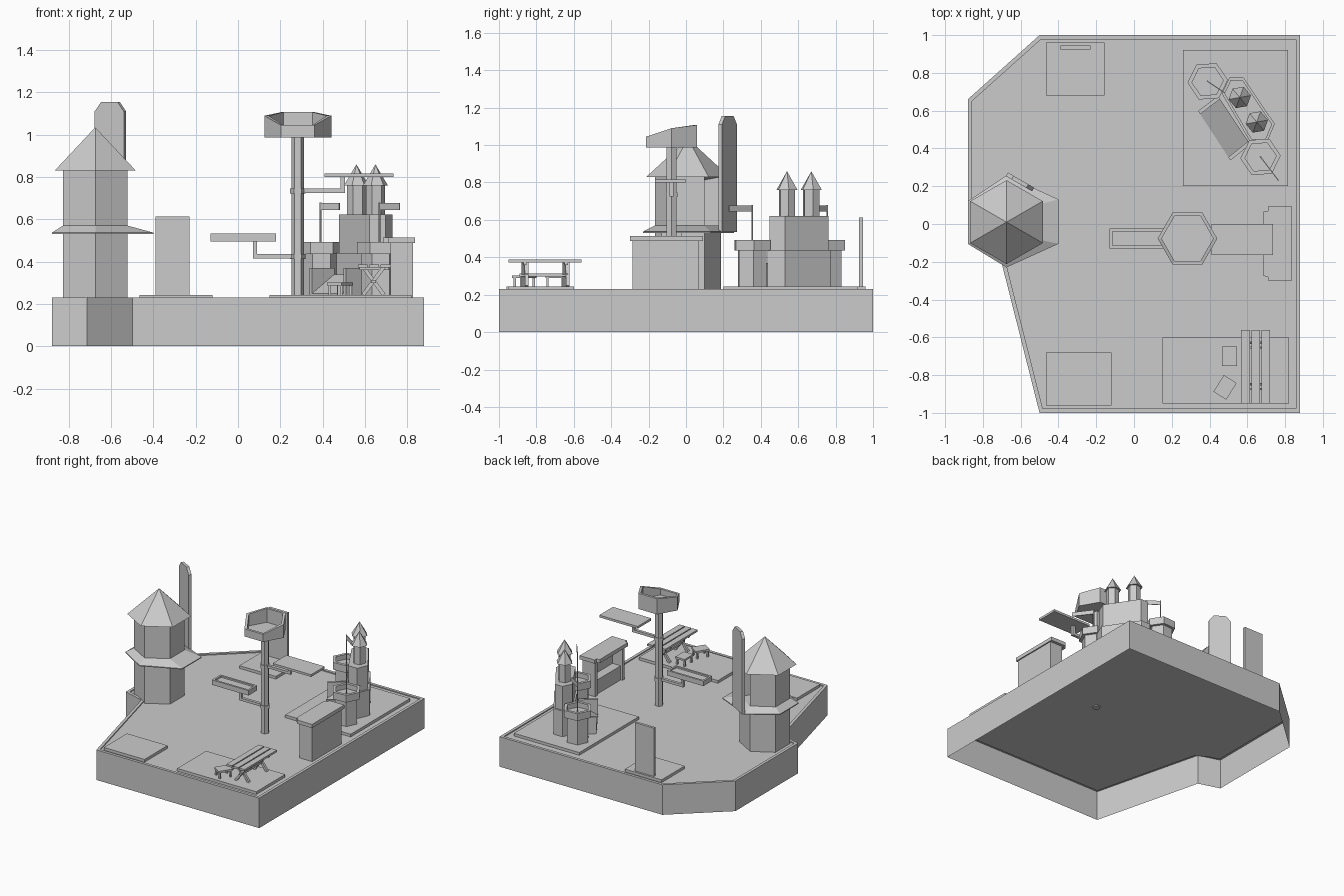
import bpy, bmesh, math
from mathutils import Vector, Matrix

if "Cube" in bpy.data.objects:
    bpy.data.objects.remove(bpy.data.objects["Cube"])

GREY = (0.6, 0.6, 0.6, 1)
stone = bpy.data.materials.new("light_grey")
stone.use_nodes = True
stone.diffuse_color = GREY
stone.node_tree.nodes["Principled BSDF"].inputs["Base Color"].default_value = GREY


def finish(name, bm):
    bmesh.ops.recalc_face_normals(bm, faces=bm.faces)
    mesh = bpy.data.meshes.new(name)
    bm.to_mesh(mesh)
    bm.free()
    mesh.materials.append(stone)
    obj = bpy.data.objects.new(name, mesh)
    bpy.context.collection.objects.link(obj)
    return obj


def loft(name, loops, first_cap=True, last_cap=True):
    """Bridge rings of points; a ring of one point makes a tip."""
    bm = bmesh.new()
    rings = [[bm.verts.new(p) for p in ring] for ring in loops]
    for a, b in zip(rings, rings[1:]):
        n = len(a)
        for i in range(n):
            j = (i + 1) % n
            bm.faces.new((a[i], a[j], b[0]) if len(b) == 1 else (a[i], a[j], b[j], b[i]))
    if first_cap:
        bm.faces.new(rings[0])
    if last_cap and len(rings[-1]) > 2:
        bm.faces.new(rings[-1])
    return finish(name, bm)


def at(pts, z):
    """Lift a flat outline to one height, or to a height per point."""
    zs = z if isinstance(z, list) else [z] * len(pts)
    return [(p[0], p[1], h) for p, h in zip(pts, zs)]


def hexagon(x, y, r, turn=0):
    return [(x + r * math.cos(math.radians(turn + 60 * i)),
             y + r * math.sin(math.radians(turn + 60 * i))) for i in range(6)]


def rect(x0, x1, y0, y1):
    return [(x0, y0), (x1, y0), (x1, y1), (x0, y1)]


def prism(name, pts, z0, z1):
    return loft(name, [at(pts, z0), at(pts, z1)])


def box(name, x0, x1, y0, y1, z0, z1):
    return prism(name, rect(x0, x1, y0, y1), z0, z1)


def cup(name, outer, inner, z0, rim, floor):
    return loft(name, [at(outer, z0), at(outer, rim), at(inner, rim), at(inner, floor)])


def inset(pts, d):
    """Move a counter-clockwise outline inward by d."""
    out, n = [], len(pts)
    for i in range(n):
        a, b, c = (Vector(pts[k % n]) for k in (i - 1, i, i + 1))
        u, v = (b - a).normalized(), (c - b).normalized()
        nu, nv = Vector((-u.y, u.x)), Vector((-v.y, v.x))
        out.append(b + (nu + nv) * d / (1 + nu.dot(nv)))
    return out


def wall(name, a, b, z0, z1, thick):
    """Upright plate between two plan points."""
    a, b = Vector(a), Vector(b)
    d = (b - a).normalized()
    s = Vector((-d.y, d.x)) * thick / 2
    return prism(name, [a - s, b - s, b + s, a + s], z0, z1)


def beam(name, a, b, w):
    a, b = Vector(a), Vector(b)
    bm = bmesh.new()
    bmesh.ops.create_cube(bm, size=1)
    m = (Matrix.Translation((a + b) / 2) @ (b - a).to_track_quat('Z', 'Y').to_matrix().to_4x4()
         @ Matrix.Diagonal((w, w, (b - a).length, 1)))
    bm.transform(m)
    return finish(name, bm)


# Ground slab: an open-bottomed shell with a thin raised rim
edge = [(-.5, -1), (.88, -1), (.88, 1), (-.5, 1), (-.88, .66), (-.88, -.1), (-.715, -.15)]
inner = inset(edge, .022)
loft("ground", [at(edge, 0), at(edge, .23), at(inner, .23), at(inner, .222)], first_cap=False)

# Thin pads on the ground
for name, area in {"back_pad": (-.465, -.155, .68, .96), "front_pad": (-.465, -.12, -.96, -.68),
                   "table_pad": (.15, .82, -.95, -.6), "castle_pad": (.26, .815, .2, .92)}.items():
    box(name, *area, .222, .243)
box("standing_panel", -.39, -.23, .925, .945, .243, .613)

# Lookout tower with a doorway on its back left facet
TX, TY = -.675, .01
body = hexagon(TX, TY, .177, 30)
tower = prism("tower_base", body, .222, .55)
tower = prism("tower_upper", body, .55, .83)
bm = bmesh.new()
bm.from_mesh(tower.data)
out = Vector((.5, .866, 0))
door = max(bm.faces, key=lambda f: f.normal.dot(out))
bmesh.ops.inset_region(bm, faces=[door], thickness=.025)
bmesh.ops.translate(bm, verts=door.verts, vec=out * -.1)
bm.to_mesh(tower.data)
bm.free()
skirt = [(-.4, .13), (-.675, .257), (-.88, .12), (-.88, -.105), (-.675, -.23), (-.4, -.105)]
loft("tower_skirt", [at(skirt, .53), at(skirt, .537), at(body, .57)])
loft("tower_roof", [at(hexagon(TX, TY, .222, 30), .83), [(TX, TY, 1.035)]])

# Tall plate with clipped top corners beside the doorway
u = Vector((.866, -.5, 0))
mid = Vector((-.604, .222, 0))
shape = [(-.08, .535), (.08, .535), (.08, 1.11), (.045, 1.155), (-.045, 1.155), (-.08, 1.11)]
loft("tall_plate", [[mid + u * s + out * t + Vector((0, 0, z)) for s, z in shape] for t in (-.01, .012)])

# Central mast with its crow's nest
MX, MY = .283, -.077
prism("mast", hexagon(MX, MY, .03), .215, 1)
nest = hexagon(MX, MY, .158)
cup("crows_nest", nest, hexagon(MX, MY, .137), .987, [1.09, 1.107, 1.107, 1.09, 1.045, 1.045], 1.0)
for z in (.425, .735):
    prism("mast_collar", hexagon(MX, MY, .036), z - .012, z + .012)

# Two trays on cranked arms
box("lower_arm", .07, MX, -.088, -.066, .415, .435)
box("lower_upright", .07, .09, -.088, -.066, .435, .5)
cup("lower_tray", rect(-.13, .18, -.13, -.025), rect(-.115, .165, -.115, -.04), .495, .533, .522)
box("upper_arm", MX, .505, -.088, -.066, .725, .745)
box("upper_upright", .485, .505, -.088, -.066, .745, .805)
box("upper_tray", .41, .735, -.165, 0, .8, .817)

# Stall, open towards the mast
box("stall_back", .805, .828, -.285, .07, .222, .495)
for y in (-.285, .045):
    box("stall_side", .72, .805, y, y + .025, .222, .495)
box("stall_counter", .735, .805, -.26, .045, .222, .33)
roof = [(.685, -.275), (.71, -.28), (.71, -.3), (.837, -.3), (.837, .092), (.71, .092), (.71, .07), (.685, .065)]
prism("stall_roof", roof, .487, .515)

# Castle keep in two tiers with twin spires
KX, KY = .605, .605
keep = [(.465, .69), (.615, .435), (.705, .435), (.745, .53), (.58, .775), (.505, .775)]
prism("keep_lower", keep, .24, .44)
prism("keep_upper", inset(keep, .012), .44, .622)
for x, y in ((.56, .67), (.65, .54)):
    prism("spire_body", hexagon(x, y, .046, 10), .62, .765)
    loft("spire_roof", [at(hexagon(x, y, .06, 10), .76), [(x, y, .86)]])

# Corner turrets with flags
for x, y, fx, fy in ((.39, .755, .09, -.06), (.67, .355, .095, -.125)):
    prism("turret_body", hexagon(x, y, .085, 4), .24, .44)
    cup("turret_rim", hexagon(x, y, .107, 4), hexagon(x, y, .083, 4), .437, .492, .455)
    prism("flag_pole", hexagon(x, y, .005), .45, .68)
    wall("flag", (x, y), (x + fx, y + fy), .645, .677, .005)

# Sloped castle entry between two wing walls
ramp = [(.345, .59), (.505, .345), (.61, .43), (.45, .67)]
loft("entry_ramp", [at(ramp, .24), at(ramp, [.25, .25, .34, .34])])
wall("entry_wing", ramp[0], ramp[3], .24, .37, .02)
wall("entry_wing", ramp[1], ramp[2], .24, .37, .02)

# Picnic table: planks, crossed legs and a stretcher
for x in (.567, .621, .675):
    box("table_plank", x, x + .046, -.95, -.56, .372, .387)
for y in (-.87, -.65):
    beam("table_leg", (.592, y, .243), (.69, y, .375), .018)
    beam("table_leg", (.69, y + .018, .243), (.592, y + .018, .375), .018)
    box("table_batten", .575, .715, y, y + .018, .36, .373)
box("table_stretcher", .63, .652, -.89, -.63, .298, .314)

# Stools
for x, y, turn in ((.505, -.7, 0), (.482, -.865, -32)):
    rot = Matrix.Rotation(math.radians(turn), 2)
    spot = Vector((x, y))
    prism("stool_seat", [spot + rot @ Vector(p) for p in rect(-.04, .04, -.052, .052)], .288, .302)
    for sx in (-.032, .032):
        for sy in (-.04, .04):
            foot = spot + rot @ Vector((sx, sy))
            beam("stool_leg", (*foot, .243), (*foot, .29), .012)
